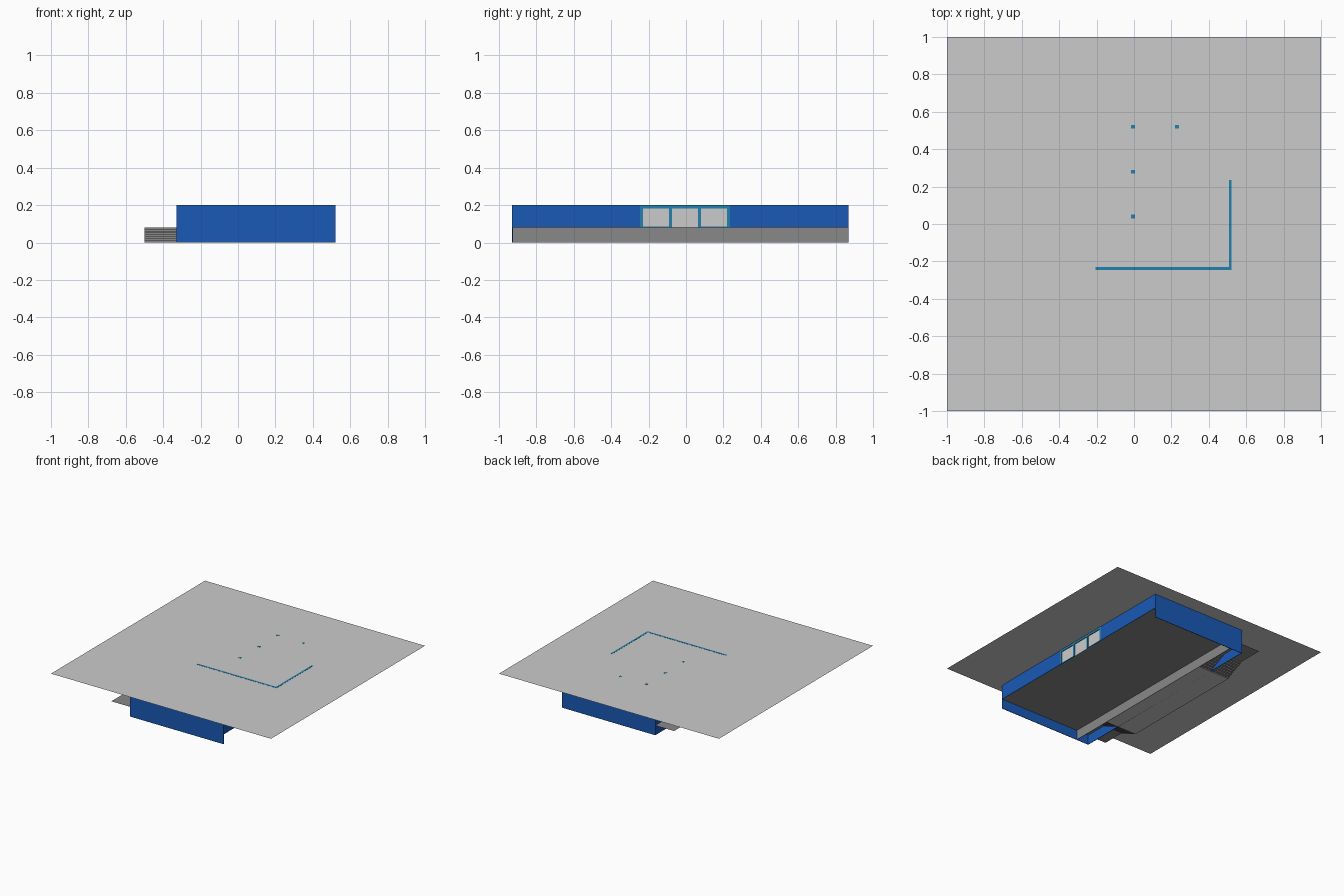
import bpy, bmesh

if "Cube" in bpy.data.objects:
    bpy.data.objects.remove(bpy.data.objects["Cube"])

def material(name, rgb):
    m = bpy.data.materials.new(name)
    m.diffuse_color = (*rgb, 1)
    m.use_nodes = True
    m.node_tree.nodes["Principled BSDF"].inputs["Base Color"].default_value = m.diffuse_color
    return m

BLUE = material("blue_wall", (0.01, 0.10, 0.47))
TEAL = material("teal_frame", (0.015, 0.22, 0.42))
DARK = material("dark_stone", (0.25, 0.25, 0.25))

def finish(name, bm, mat):
    me = bpy.data.meshes.new(name)
    bm.to_mesh(me)
    bm.free()
    ob = bpy.data.objects.new(name, me)
    bpy.context.collection.objects.link(ob)
    if mat:
        me.materials.append(mat)
    return ob

def box(name, lo, hi, mat=None):
    bm = bmesh.new()
    bmesh.ops.create_cube(bm, size=1)
    for v in bm.verts:
        v.co = [(a + b) / 2 + c * (b - a) for a, b, c in zip(lo, hi, v.co)]
    return finish(name, bm, mat)

def sheet(name, path, x0, x1, mat=None):
    """Thin surface: a (y, z) path swept from x0 to x1."""
    bm = bmesh.new()
    rows = [[bm.verts.new((x, y, z)) for x in (x0, x1)] for y, z in path]
    for a, b in zip(rows, rows[1:]):
        bm.faces.new((a[0], a[1], b[1], b[0]))
    bmesh.ops.recalc_face_normals(bm, faces=bm.faces)
    if sum(f.normal.z for f in bm.faces) < 0:
        bmesh.ops.reverse_faces(bm, faces=bm.faces)
    return finish(name, bm, mat)

TOP, FLOOR = 0.2, 0.08
XL, XR, Y0, Y1 = -0.33, 0.52, -0.93, 0.87
XP, XO = -0.215, -0.50          # sunken area: inner and outer edge
T = 0.004

# roof plane and main floor
sheet("roof_plane", [(-1, TOP), (1, TOP)], -1, 1)
sheet("main_floor", [(Y0, FLOOR), (Y1, FLOOR)], XP, XR - T, DARK)
box("floor_riser", (XP - T, Y0 + T, 0), (XP, Y1 - T, FLOOR), DARK)

# outer walls
WT = TOP - 0.0005
box("front_wall", (XL, Y0, 0), (XR, Y0 + T, WT), BLUE)
box("back_wall", (XL, Y1 - T, 0), (XR, Y1, WT), BLUE)
box("left_wall", (XL, Y0, 0), (XL + T, Y1, WT), BLUE)
box("right_wall_front", (XR - T, Y0, FLOOR), (XR, -0.245, WT), BLUE)
box("right_wall_back", (XR - T, 0.235, FLOOR), (XR, Y1, WT), BLUE)

# sunken floor with steps and a landing at each end
sheet("sunken_floor", [(-0.58, 0), (0.51, 0)], XO, XP)
STEPS = 8
def stair_path(y_low, y_high, y_end):
    pts = [(y_low, 0)]
    for i in range(STEPS):
        z = FLOOR * (i + 1) / STEPS
        pts.append((y_low + (y_high - y_low) * i / STEPS, z))
        pts.append((y_low + (y_high - y_low) * (i + 1) / STEPS, z))
    return pts + [(y_end, FLOOR)]
sheet("front_steps", stair_path(-0.58, -0.75, Y0), XO, XP, DARK)
sheet("back_steps", stair_path(0.51, 0.68, Y1), XO, XP, DARK)

# glazed frames: posts, top beam, bottom rails and panes along x or y
FT = TOP + 0.001
def glazing(name, axis, start, end, across, bays, door=None):
    w = 0.015
    def part(n, a, b, z0, z1, mat, inset=0):
        c0, c1 = across + inset, across + w - inset
        if axis == 'x':
            box(n, (a, c0, z0), (b, c1, z1), mat)
        else:
            box(n, (c0, a, z0), (c1, b, z1), mat)
    part(name + "_beam", start, end, FT - 0.019, FT, TEAL)
    step = (end - start - w) / bays
    for i in range(bays + 1):
        a = start + i * step
        part(f"{name}_post_{i}", a, a + w, FLOOR, FT - 0.019, TEAL)
        if i < bays:
            part(f"{name}_pane_{i}", a + w, a + step, FLOOR, FT - 0.019, None, 0.006)
            if i != door:
                part(f"{name}_rail_{i}", a + w, a + step, FLOOR, FLOOR + 0.006, TEAL, 0.002)

glazing("window", 'y', -0.245, 0.235, XR - 0.013, 3, door=1)
glazing("partition", 'x', -0.205, 0.507, -0.245, 3)

# free-standing interior posts
for i, (x, y) in enumerate([(0, 0.04), (0, 0.28), (0, 0.52), (0.235, 0.52)]):
    box(f"interior_post_{i}", (x - 0.015, y - 0.01, FLOOR), (x + 0.005, y + 0.01, FT), TEAL)
